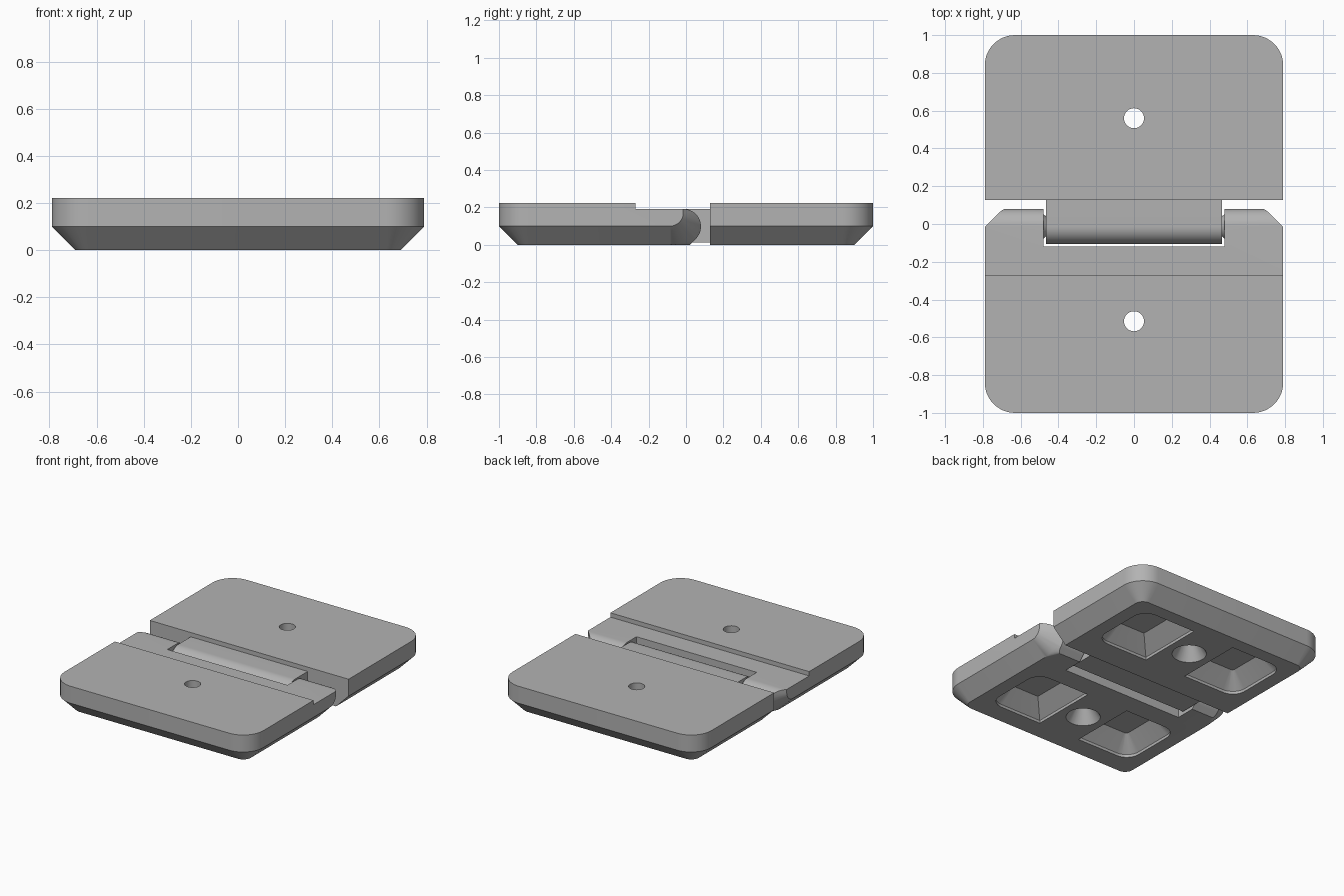
import bpy, bmesh
from math import sin, cos, pi, radians
from mathutils import Vector

old = bpy.data.objects.get("Cube")
if old:
    bpy.data.objects.remove(old)

W, H, CH, R = 0.79, 0.222, 0.1, 0.16      # half width, height, chamfer, corner radius
AY, AZ, AR = -0.013, 0.098, 0.093         # hinge axis and barrel radius
STEP_Z = AZ + AR

plastic = bpy.data.materials.new("grey plastic")
plastic.use_nodes = True
grey = (0.45, 0.45, 0.45, 1)
plastic.diffuse_color = grey
plastic.node_tree.nodes["Principled BSDF"].inputs["Base Color"].default_value = grey


def arc(cx, cy, r, a0, a1, n=12):
    angles = [radians(a0 + (a1 - a0) * i / n) for i in range(n + 1)]
    return [(cx + r * cos(a), cy + r * sin(a)) for a in angles]


def finish(bm, name):
    bmesh.ops.recalc_face_normals(bm, faces=bm.faces)
    mesh = bpy.data.meshes.new(name)
    bm.to_mesh(mesh)
    bm.free()
    mesh.materials.append(plastic)
    obj = bpy.data.objects.new(name, mesh)
    bpy.context.collection.objects.link(obj)
    return obj


def hull(name, points):
    bm = bmesh.new()
    for p in points:
        bm.verts.new(p)
    res = bmesh.ops.convex_hull(bm, input=bm.verts)
    spare = {v for v in res["geom_interior"] if isinstance(v, bmesh.types.BMVert)}
    bmesh.ops.delete(bm, geom=list(spare), context='VERTS')
    bmesh.ops.dissolve_limit(bm, angle_limit=radians(0.5), verts=bm.verts, edges=bm.edges)
    return finish(bm, name)


def box(name, lo, hi):
    return hull(name, [(x, y, z) for x in (lo[0], hi[0]) for y in (lo[1], hi[1]) for z in (lo[2], hi[2])])


def extrude_x(name, profile, half):
    bm = bmesh.new()
    face = bm.faces.new([bm.verts.new((-half, y, z)) for y, z in profile])
    res = bmesh.ops.extrude_face_region(bm, geom=[face])
    moved = [v for v in res["geom"] if isinstance(v, bmesh.types.BMVert)]
    bmesh.ops.translate(bm, verts=moved, vec=(2 * half, 0, 0))
    return finish(bm, name)


def combine(obj, tool, operation):
    mod = obj.modifiers.new("combine", 'BOOLEAN')
    mod.operation, mod.object, mod.solver = operation, tool, 'EXACT'
    bpy.context.view_layer.objects.active = obj
    bpy.ops.object.modifier_apply(modifier=mod.name)
    bpy.data.objects.remove(tool)


def outer_corners(side):
    # Rounded vertical corners whose lower edge is chamfered
    pts = []
    for z, r in ((0, R - CH), (CH, R), (H, R)):
        for s in (-1, 1):
            pts += [(s * (W - R + x), side * (1 - R + y), z) for x, y in arc(0, 0, r, 0, 90)]
    return pts


def cut_underside(obj, cy):
    # Screw hole with a countersink below
    ring = arc(0, cy, 1, 0, 360, 40)[:-1]
    def disc(r, z):
        return [((x * r), cy + (y - cy) * r, z) for x, y in ring]
    combine(obj, hull("hole", disc(0.053, -0.1) + disc(0.053, 0.4)), 'DIFFERENCE')
    combine(obj, hull("countersink", disc(0.118, -0.01) + disc(0.053, 0.1)), 'DIFFERENCE')
    # Two pockets with sloping walls, rounded on the outer side
    for s in (-1, 1):
        pts = []
        for z, d in ((-0.02, 0), (0.02, 0), (0.12, 0.1)):
            r = 0.1 - d * 0.8
            hx, hy = 0.59 - d, 0.243 - d
            plan = arc(hx - r, hy - r, r, 0, 90, 8) + arc(hx - r, r - hy, r, -90, 0, 8)
            plan += [(0.165 + d, hy), (0.165 + d, -hy)]
            pts += [(s * x, cy + y, z) for x, y in plan]
        combine(obj, hull("pocket", pts), 'DIFFERENCE')


def smooth(obj):
    bpy.ops.object.select_all(action='DESELECT')
    obj.select_set(True)
    bpy.context.view_layer.objects.active = obj
    bpy.ops.object.shade_smooth_by_angle(angle=radians(25))


# Back leaf with its tongue
yb = 0.127
back = outer_corners(1)
for s in (-1, 1):
    back += [(s * (W - CH), yb, 0), (s * W, yb, CH), (s * W, yb, H)]
back_leaf = hull("back_leaf", back)
TB = 0.012
k = AR * sin(pi / 4)
tongue = arc(AY, AZ, AR, 90, 225, 24)
tongue += [(AY - k + (AZ - k - TB), TB), (0.2, TB), (0.2, STEP_Z)]
combine(back_leaf, extrude_x("tongue", tongue, 0.465), 'UNION')
cut_underside(back_leaf, 0.56)

# Front leaf: chamfered shell, with the chamfer turning up around the barrel ends
front = outer_corners(-1)
cy, cz, r0 = -0.085, 0.17, 0.07
for s in (-1, 1):
    for x, r in ((W, r0), (W - CH, r0 + CH)):
        front += [(s * x, y, z) for y, z in arc(cy, cz, r, -90, 0)]
        front.append((s * x, cy + r, H))
    front.append((s * (W - CH - 0.07), cy + r0 + CH, 0))
front_leaf = hull("front_leaf", front)

# Side profile with the lowered step and the barrel
side = [(-1.2, -0.1), (-1.2, 0.4), (-0.27, 0.4), (-0.27, STEP_Z)]
side += arc(AY, AZ, AR, 90, -45, 24)
side += [(AY + k - (AZ - k), 0), (AY + k - (AZ - k) - 0.02, -0.1)]
combine(front_leaf, extrude_x("side_profile", side, 1), 'INTERSECT')
combine(front_leaf, box("slot", (-0.478, -0.12, -0.1), (0.478, 0.3, 0.4)), 'DIFFERENCE')
cut_underside(front_leaf, -0.515)

# Tapered pivot pins between barrel and tongue
for s, label in ((1, "left_pin"), (-1, "right_pin")):
    pts = []
    for x, r in ((0.49, 0.075), (0.44, 0.03)):
        pts += [(s * x, y, z) for y, z in arc(AY, AZ, r, 0, 360, 32)[:-1]]
    smooth(hull(label, pts))

smooth(back_leaf)
smooth(front_leaf)
